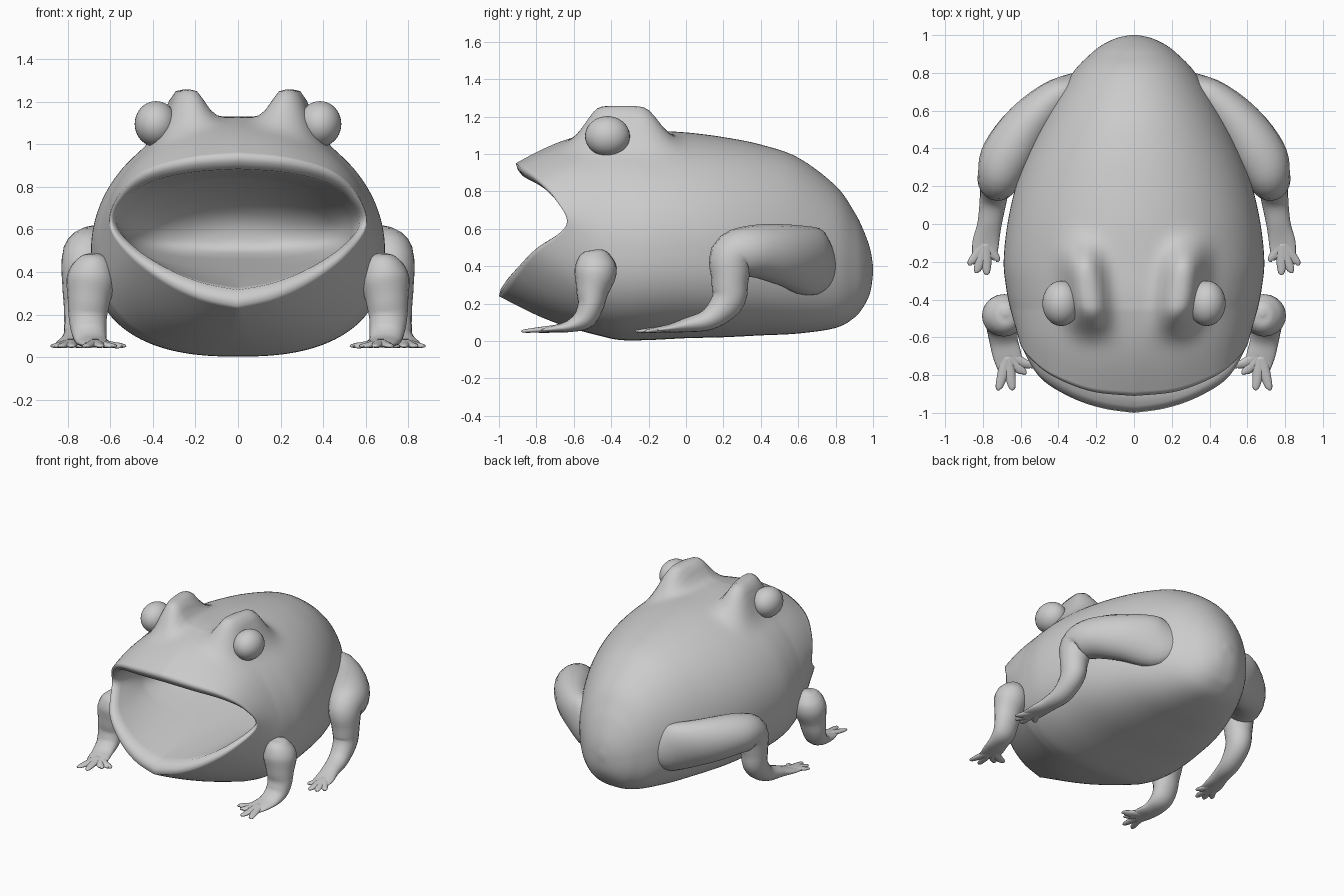
import bpy, bmesh, math
from mathutils import Vector

if "Cube" in bpy.data.objects:
    bpy.data.objects.remove(bpy.data.objects["Cube"])

SEG = 128


def spline(keys, u):
    """Catmull-Rom value at u in 0..1 along a list of tuples."""
    n = len(keys) - 1
    f = min(max(u, 0), 1) * n
    i = min(int(f), n - 1)
    t = f - i
    a, b, c, d = (keys[min(max(j, 0), n)] for j in (i - 1, i, i + 1, i + 2))
    return [0.5 * (2 * q + (r - p) * t + (2 * p - 5 * q + 4 * r - s) * t * t
                   + (3 * q - p - 3 * r + s) * t ** 3) for p, q, r, s in zip(a, b, c, d)]


def skin(bm, rings):
    """Bridge rings of points and close both ends with a fan."""
    rows = [[bm.verts.new(p) for p in r] for r in rings]
    n = len(rows[0])
    for r, s in zip(rows, rows[1:]):
        for i in range(n):
            bm.faces.new((r[i], r[(i + 1) % n], s[(i + 1) % n], s[i]))
    for row in (rows[0], rows[-1]):
        mid = bm.verts.new(sum((v.co for v in row), Vector()) / n)
        for i in range(n):
            bm.faces.new((row[i], row[(i + 1) % n], mid))


def finish(bm, name, mirror=False):
    bmesh.ops.recalc_face_normals(bm, faces=bm.faces)
    me = bpy.data.meshes.new(name)
    bm.to_mesh(me)
    bm.free()
    me.shade_smooth()
    ob = bpy.data.objects.new(name, me)
    bpy.context.collection.objects.link(ob)
    if mirror:
        ob.modifiers.new("mirror", 'MIRROR').use_mirror_merge = False
    return ob


# Cross-section: round top half, fuller bottom half
def section(y, w, top, bot, mid):
    pts = []
    for i in range(SEG):
        a = 2 * math.pi * i / SEG
        c, s = math.cos(a), math.sin(a)
        e = 1.0 if s >= 0 else 0.8
        x = w * math.copysign(abs(c) ** e, c)
        z = mid + math.copysign(abs(s) ** e, s) * (top - mid if s >= 0 else mid - bot)
        pts.append(Vector((x, y, z)))
    return pts


def lerp_ring(a, b, t):
    return [p.lerp(q, t) for p, q in zip(a, b)]


# Body stations from rump to head: y, half width, top, bottom, widest height
stations = [(1.0, .02, .40, .36, .38), (.985, .09, .49, .26, .38), (.95, .165, .59, .185, .38),
            (.9, .23, .69, .125, .40), (.8, .325, .83, .07, .43), (.6, .45, .98, .04, .46),
            (.4, .55, 1.05, .03, .48), (.2, .625, 1.09, .02, .49), (0, .67, 1.115, .015, .5),
            (-.2, .69, 1.125, .005, .5), (-.35, .675, 1.13, .005, .5), (-.45, .655, 1.125, .025, .51)]
body = [section(*spline(stations, i / 60)) for i in range(61)]

# Lip line from chin centre, round the mouth corner, to snout centre
lip_keys = [(0, -1.0, .24), (.17, -.975, .28), (.34, -.915, .36), (.5, -.81, .48), (.6, -.64, .62),
            (.56, -.70, .76), (.44, -.80, .87), (.23, -.885, .93), (0, -.91, .95)]
lip = []
for i in range(SEG):
    a = 2 * math.pi * i / SEG
    x, y, z = spline(lip_keys, math.asin(max(-1, min(1, math.sin(a)))) / math.pi + .5)
    lip.append(Vector((math.copysign(x, math.cos(a)), y, z)))

# Head: blend the last body station into the lip line, slightly bulged at snout and chin
neck = body[-1]
for k in range(1, 21):
    t = k / 20
    ring = lerp_ring(neck, lip, t)
    for i, p in enumerate(ring):
        p.z += .025 * math.sin(math.pi * t) * math.sin(2 * math.pi * i / SEG)
    body.append(ring)

# Brow ridges raised beside each eye, spreading apart toward the back
for ring in body:
    for p in ring:
        if p.z > .85:
            across = math.exp(-abs((abs(p.x) - .255 - .13 * (p.y + .35)) / .1) ** 2.4)
            along = math.exp(-(abs(p.y + .34) / .215) ** 3.5)
            p.z += .2 * across * along
            if p.z > 1.22:
                p.z = 1.22 + .04 * math.tanh((p.z - 1.22) / .04)

# Mouth cavity, a wedge narrowing toward the throat
inner = [Vector((p.x * .95, p.y + .035, .62 + (p.z - .62) * .8)) for p in lip]
body.append([p + Vector((0, -.008, 0)) for p in lerp_ring(lip, inner, .5)])
gullet = [section(-.36, .53, .84, .42, .6), section(-.12, .46, .76, .46, .58),
          section(.02, .33, .68, .49, .56), section(.06, .12, .6, .52, .56)]
body += [lerp_ring(inner, gullet[0], k / 8) for k in range(8)] + gullet

bm = bmesh.new()
skin(bm, body)
finish(bm, "body")

# Eyes
bm = bmesh.new()
bmesh.ops.create_uvsphere(bm, u_segments=32, v_segments=20, radius=1)
bmesh.ops.scale(bm, vec=(.1, .12, .107), verts=bm.verts)
bmesh.ops.translate(bm, vec=(.385, -.42, 1.095), verts=bm.verts)
finish(bm, "eyes", True)


# Tube along keys of x, y, z, sideways radius, other radius
def tube(bm, keys, steps, sides=20):
    rings = []
    for k in range(steps + 1):
        u = k / steps
        x, y, z, rs, rn = spline(keys, u)
        t = Vector(spline(keys, u + .01)[:3]) - Vector(spline(keys, u - .01)[:3])
        t.normalize()
        side = (Vector((1, 0, 0)) - t * t.x).normalized()
        up = t.cross(side)
        c = Vector((x, y, z))
        rings.append([c + side * max(rs, .003) * math.cos(2 * math.pi * i / sides)
                      + up * max(rn, .003) * math.sin(2 * math.pi * i / sides) for i in range(sides)])
    skin(bm, rings)


# Limb with toes fanning out from the palm
def limb(name, keys, palm, tips):
    bm = bmesh.new()
    tube(bm, keys, 44)
    px, py = palm
    for tx, ty in tips:
        mx, my = px + (tx - px) * .6, py + (ty - py) * .6
        tube(bm, [(px, py, .068, .035, .02), (mx, my, .058, .028, .014),
                  (tx, ty + .015, .053, .018, .009), (tx, ty, .052, .005, .004)], 10, 10)
    finish(bm, name, True)


limb("front_legs",
     [(.68, -.475, .49, .01, .01), (.68, -.475, .475, .055, .06), (.682, -.48, .43, .095, .1),
      (.69, -.485, .36, .115, .112), (.70, -.5, .27, .1, .088), (.705, -.51, .19, .09, .07),
      (.70, -.545, .12, .082, .06), (.69, -.62, .08, .075, .033), (.67, -.70, .066, .075, .02),
      (.65, -.775, .058, .065, .01)],
     (.67, -.69), [(.54, -.765), (.585, -.80), (.645, -.88), (.715, -.88)])

limb("hind_legs",
     [(.25, .79, .42, .03, .08), (.36, .69, .42, .1, .18), (.55, .53, .46, .13, .165),
      (.67, .36, .48, .14, .14), (.715, .25, .45, .115, .125), (.73, .235, .33, .095, .1),
      (.735, .225, .22, .082, .09), (.745, .13, .12, .072, .06), (.765, 0, .085, .064, .038),
      (.785, -.1, .066, .07, .02), (.792, -.18, .058, .065, .01)],
     (.785, -.09), [(.725, -.20), (.78, -.27), (.83, -.26), (.865, -.22)])
